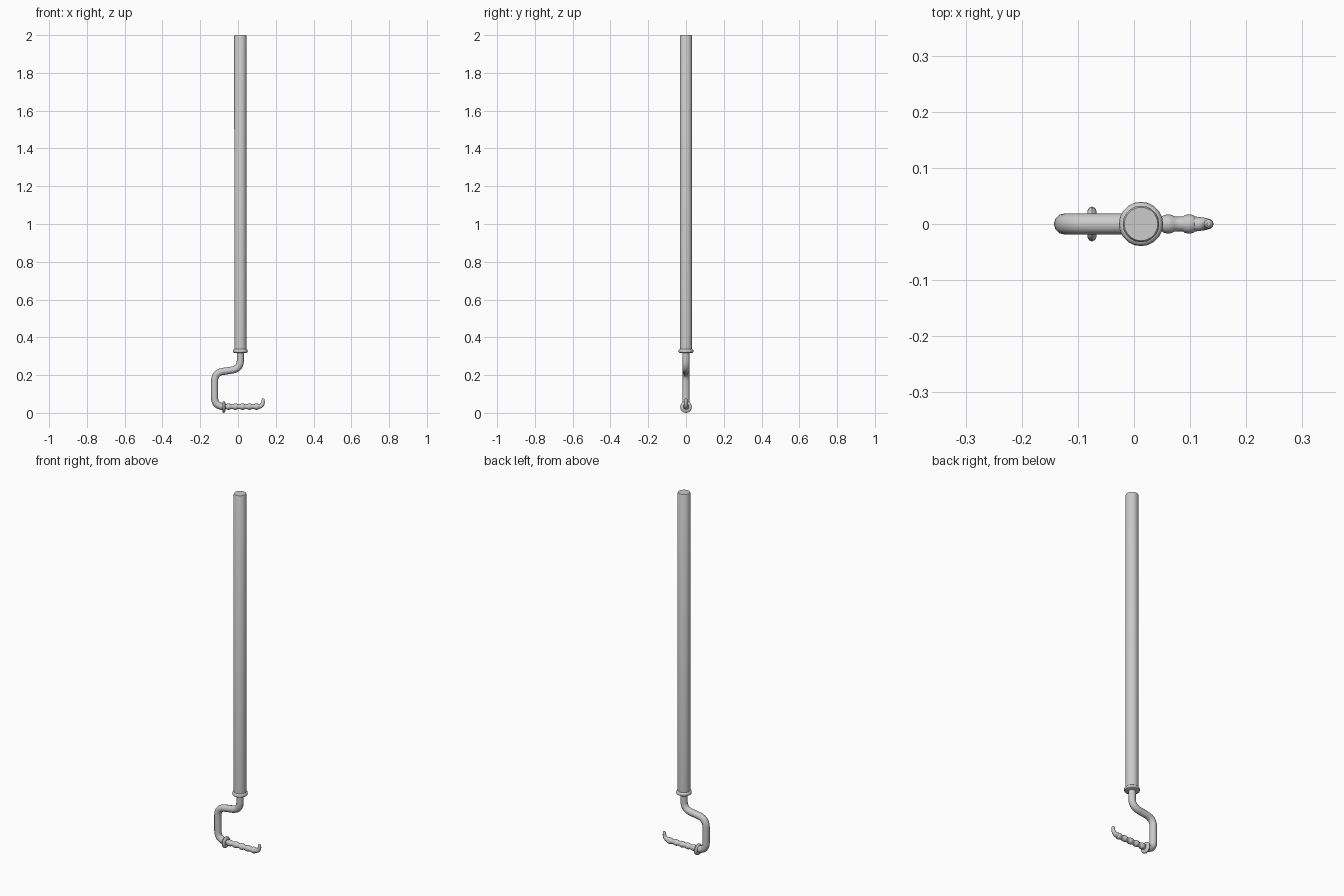
import bpy, math
from mathutils import Vector, Matrix

if "Cube" in bpy.data.objects:
    bpy.data.objects.remove(bpy.data.objects["Cube"])


def finish(obj, angle=40):
    bpy.ops.object.select_all(action='DESELECT')
    obj.select_set(True)
    bpy.context.view_layer.objects.active = obj
    if obj.type == 'CURVE':
        bpy.ops.object.convert(target='MESH')
    bpy.ops.object.shade_smooth_by_angle(angle=math.radians(angle))


def lathe(name, profile, matrix, sides=16):
    """Revolve (radius, height) pairs round local z, closing both ends."""
    verts, faces = [], []
    for r, h in profile:
        for i in range(sides):
            a = 2 * math.pi * i / sides
            verts.append(matrix @ Vector((r * math.cos(a), r * math.sin(a), h)))
    for k in range(len(profile) - 1):
        for i in range(sides):
            j = (i + 1) % sides
            b, t = k * sides, (k + 1) * sides
            faces.append((b + i, b + j, t + j, t + i))
    faces.append(tuple(reversed(range(sides))))
    faces.append(tuple(range(len(verts) - sides, len(verts))))
    mesh = bpy.data.meshes.new(name)
    mesh.from_pydata(verts, [], faces)
    obj = bpy.data.objects.new(name, mesh)
    bpy.context.collection.objects.link(obj)
    finish(obj)
    return obj


def rounded(points, bend, steps=7):
    """Replace each inner corner of an x-z path by a smooth bend."""
    pts = [Vector((x, 0, z)) for x, z in points]
    out = [pts[0]]
    for a, p, b in zip(pts, pts[1:], pts[2:]):
        s = p + (a - p).normalized() * bend
        e = p + (b - p).normalized() * bend
        for i in range(steps + 1):
            t = i / steps
            out.append(s * (1 - t) ** 2 + p * 2 * t * (1 - t) + e * t * t)
    return out + [pts[-1]]


def tube(name, path, radii):
    curve = bpy.data.curves.new(name, 'CURVE')
    curve.dimensions = '3D'
    curve.bevel_depth = 1.0
    curve.bevel_resolution = 4
    curve.use_fill_caps = True
    spline = curve.splines.new('POLY')
    spline.points.add(len(path) - 1)
    for sp, p, r in zip(spline.points, path, radii):
        sp.co = (*p, 1)
        sp.radius = r
    obj = bpy.data.objects.new(name, curve)
    bpy.context.collection.objects.link(obj)
    finish(obj)
    return obj


POLE_X, GRIP_Z = 0.0125, 0.033

# Long pole with a slightly eased top edge
up = Matrix.Translation((POLE_X, 0, 0))
lathe("pole", [(0.032, 0.325), (0.0325, 1.995), (0.030, 2.0)], up, 20)

# Rounded collar at the foot of the pole
lathe("pole_collar", [(0.033, 0.318), (0.038, 0.321), (0.0395, 0.327),
                      (0.038, 0.334), (0.033, 0.338)], up, 20)

# Cranked rod running from the pole to the grip
crank = rounded([(POLE_X, 0.33), (POLE_X, 0.233), (-0.124, 0.213),
                 (-0.124, GRIP_Z + 0.004), (-0.07, GRIP_Z)], 0.045)
tube("crank_rod", crank, [0.0188] * len(crank))

# Round guard plate between the rod and the grip
along_x = Matrix.Translation((-0.075, 0, GRIP_Z - 0.002)) @ Matrix.Rotation(math.pi / 2, 4, 'Y')
lathe("guard", [(0.024, -0.008), (0.029, -0.005), (0.031, 0), (0.029, 0.005), (0.024, 0.008)], along_x, 20)

# Ribbed grip: repeated raised bands along a thin core
profile = [(0.0130, 0.0)]
for i in range(5):
    c = 0.025 + 0.037 * i
    profile += [(0.0130, c - 0.011), (0.0163, c - 0.007), (0.0168, c),
                (0.0163, c + 0.007), (0.0130, c + 0.011)]
grip = Matrix.Translation((-0.075, 0, GRIP_Z)) @ Matrix.Rotation(math.pi / 2, 4, 'Y')
lathe("ribbed_grip", profile, grip, 16)

# Tapered tip curling upward
tip = rounded([(0.096, GRIP_Z), (0.133, GRIP_Z + 0.003), (0.133, 0.070)], 0.026, 8)
tip += [Vector((0.133, 0, 0.074)), Vector((0.133, 0, 0.076))]
n = len(tip) - 3
radii = [0.0140 - 0.006 * min(1, i / n) for i in range(n + 1)] + [0.006, 0.003]
tube("grip_tip", tip, radii)
